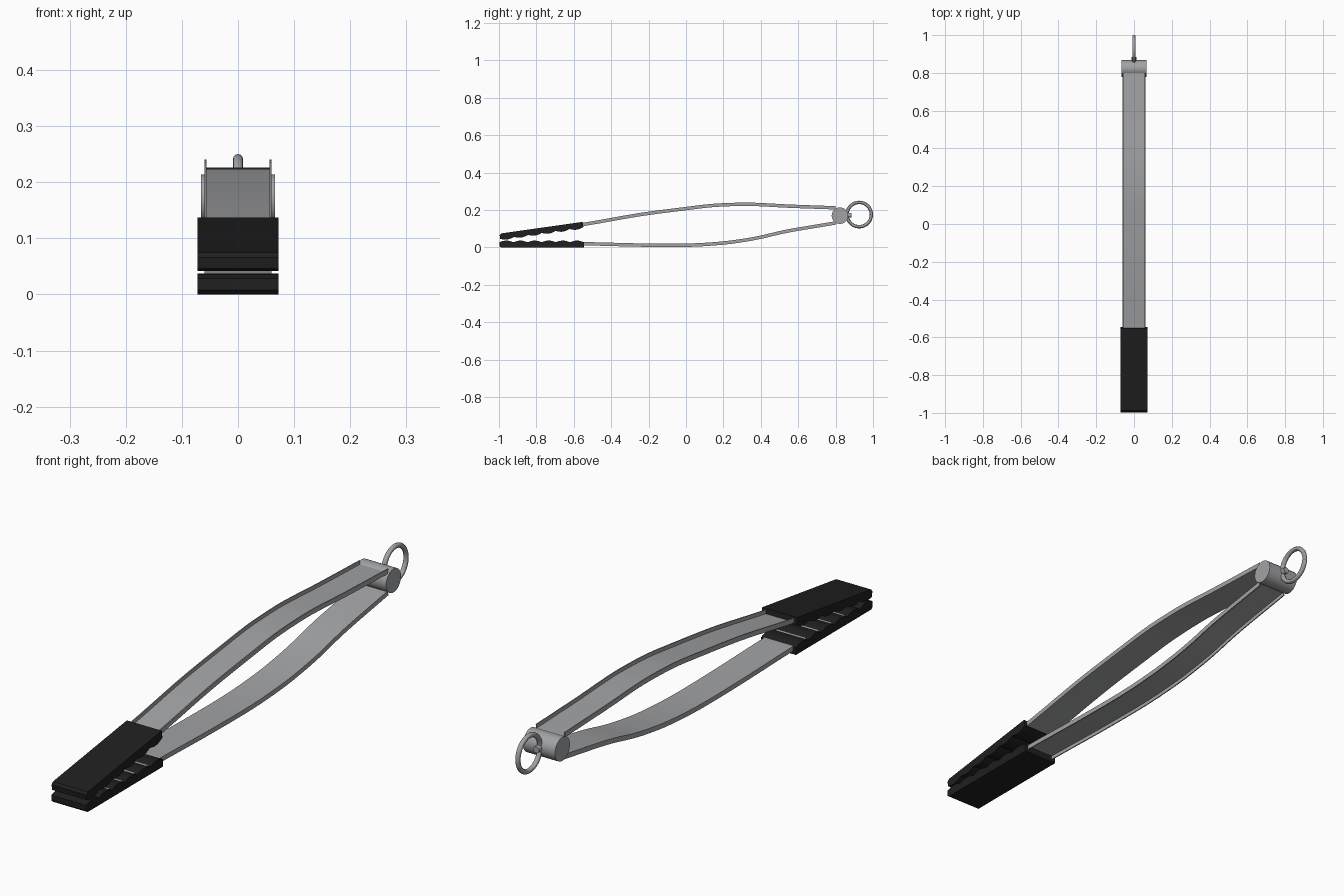
import bpy, bmesh, math
from mathutils import Vector

cube = bpy.data.objects.get("Cube")
if cube:
    bpy.data.objects.remove(cube, do_unlink=True)


def material(name, value, rough):
    m = bpy.data.materials.new(name)
    m.use_nodes = True
    m.diffuse_color = (*value, 1)
    bsdf = m.node_tree.nodes["Principled BSDF"]
    bsdf.inputs["Base Color"].default_value = (*value, 1)
    bsdf.inputs["Roughness"].default_value = rough
    return m


steel = material("steel grey", (0.36, 0.365, 0.375), 0.5)
rubber = material("black rubber", (0.014, 0.014, 0.014), 0.7)


def finish(obj, name, mat):
    obj.name = obj.data.name = name
    obj.data.materials.append(mat)
    bpy.ops.object.select_all(action='DESELECT')
    obj.select_set(True)
    bpy.context.view_layer.objects.active = obj
    bpy.ops.object.shade_smooth_by_angle(angle=math.radians(30))


def loft(name, sections, mat):
    """Skin a list of equal-length closed sections and cap both ends."""
    bm = bmesh.new()
    rings = [[bm.verts.new(p) for p in s] for s in sections]
    n = len(rings[0])
    for a, b in zip(rings, rings[1:]):
        for i in range(n):
            j = (i + 1) % n
            bm.faces.new((a[i], a[j], b[j], b[i]))
    bm.faces.new(rings[0])
    bm.faces.new(rings[-1])
    bmesh.ops.recalc_face_normals(bm, faces=bm.faces)
    me = bpy.data.meshes.new(name)
    bm.to_mesh(me)
    bm.free()
    obj = bpy.data.objects.new(name, me)
    bpy.context.collection.objects.link(obj)
    finish(obj, name, mat)


def smooth_path(points, steps=6):
    """Catmull-Rom curve through (y, z) points."""
    p = [Vector(q) for q in points]
    p = [2 * p[0] - p[1]] + p + [2 * p[-1] - p[-2]]
    out = []
    for a, b, c, d in zip(p, p[1:], p[2:], p[3:]):
        for k in range(steps):
            t = k / steps
            out.append(0.5 * (2 * b + (c - a) * t + (2 * a - 5 * b + 4 * c - d) * t**2
                              + (3 * b - a - 3 * c + d) * t**3))
    return out + [p[-2]]


def arm(name, points, side):
    """Bent channel with its two flanges pointing away from the other arm."""
    w, h, t = 0.06, 0.018, 0.004
    channel = [(-w, 0), (w, 0), (w, h), (w - t, h), (w - t, t),
               (t - w, t), (t - w, h), (-w, h)]
    path = smooth_path(points)
    sections = []
    for i, p in enumerate(path):
        d = (path[min(i + 1, len(path) - 1)] - path[max(i - 1, 0)]).normalized()
        normal = Vector((-d.y, d.x)) * side
        section = []
        for x, n in channel:
            q = p + normal * (n - h / 2)
            section.append((x, q.x, q.y))
        sections.append(section)
    loft(name, sections, steel)


def grip(name, start, end, side):
    """Rubber sleeve: flat outside, scalloped gripping face inside."""
    start, end = Vector(start), Vector(end)
    along = end - start
    normal = Vector((-along.y, along.x)).normalized() * side
    half, bumps, steps = 0.018, 6, 8
    profile = [(1, half), (0.02, half), (0, half - 0.008)]
    for i in range(bumps * steps + 1):
        u = i / (bumps * steps)
        profile.append((u, 0.008 - half - 0.009 * abs(math.sin(math.pi * bumps * u))))
    profile = [start + along * u + normal * n for u, n in profile]
    loft(name, [[(x, q.x, q.y) for q in profile] for x in (-0.072, 0.072)], rubber)


# Arms, each drawn along its centre line
arm("upper_arm", [(-0.85, 0.08), (-0.55, 0.123), (-0.25, 0.175), (0, 0.208), (0.15, 0.225),
                  (0.3, 0.231), (0.4, 0.229), (0.55, 0.221), (0.8, 0.212)], 1)
arm("lower_arm", [(-0.85, 0.02), (-0.55, 0.02), (-0.25, 0.013), (0, 0.012), (0.18, 0.022),
                  (0.3, 0.037), (0.4, 0.055), (0.55, 0.089), (0.8, 0.131)], -1)

# Grips
grip("upper_grip", (-0.995, 0.056), (-0.55, 0.119), 1)
grip("lower_grip", (-0.998, 0.018), (-0.545, 0.018), -1)

# Hinge barrel, peg and hanging ring
bpy.ops.mesh.primitive_cylinder_add(vertices=48, radius=0.044, depth=0.132,
                                    location=(0, 0.823, 0.17), rotation=(0, math.pi / 2, 0))
finish(bpy.context.object, "hinge_barrel", steel)
bpy.ops.mesh.primitive_cylinder_add(vertices=24, radius=0.012, depth=0.035,
                                    location=(0, 0.867, 0.173), rotation=(math.pi / 2, 0, 0))
finish(bpy.context.object, "ring_peg", steel)
bpy.ops.mesh.primitive_torus_add(major_segments=48, minor_segments=12, major_radius=0.065,
                                 minor_radius=0.009, location=(0, 0.926, 0.176),
                                 rotation=(0, math.pi / 2, 0))
finish(bpy.context.object, "hanging_ring", steel)
